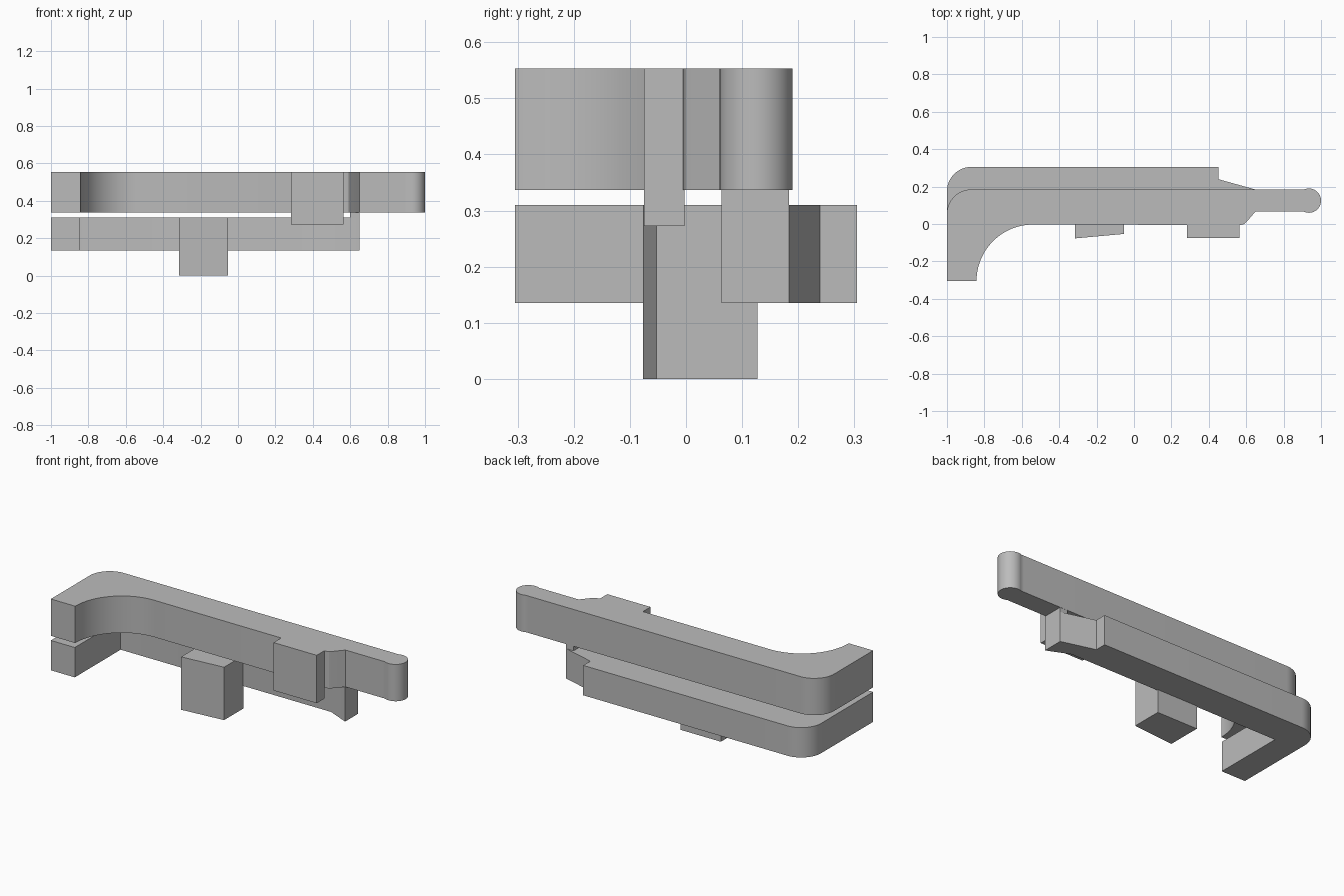
import bpy
import bmesh
from math import sin, cos, radians

cube = bpy.data.objects.get("Cube")
if cube:
    bpy.data.objects.remove(cube, do_unlink=True)

GREY = (0.5, 0.5, 0.5, 1)
mat = bpy.data.materials.new("plain grey")
mat.use_nodes = True
mat.diffuse_color = GREY
mat.node_tree.nodes["Principled BSDF"].inputs["Base Color"].default_value = GREY


def arc(cx, cy, r, start, end, steps=16):
    angles = [radians(start + (end - start) * i / steps) for i in range(steps + 1)]
    return [(cx + r * cos(a), cy + r * sin(a)) for a in angles]


def extrude(name, outline, bottom, top):
    """Raise a plan outline into a solid between two heights."""
    bm = bmesh.new()
    face = bm.faces.new([bm.verts.new((x, y, bottom)) for x, y in outline])
    result = bmesh.ops.extrude_face_region(bm, geom=[face])
    raised = [v for v in result["geom"] if isinstance(v, bmesh.types.BMVert)]
    bmesh.ops.translate(bm, vec=(0, 0, top - bottom), verts=raised)
    bmesh.ops.recalc_face_normals(bm, faces=bm.faces)
    mesh = bpy.data.meshes.new(name)
    bm.to_mesh(mesh)
    bm.free()
    mesh.materials.append(mat)
    obj = bpy.data.objects.new(name, mesh)
    bpy.context.collection.objects.link(obj)
    bpy.ops.object.select_all(action="DESELECT")
    obj.select_set(True)
    bpy.context.view_layer.objects.active = obj
    bpy.ops.object.shade_smooth_by_angle(angle=radians(30))
    return obj


def rect(x0, x1, y0, y1):
    return [(x0, y0), (x1, y0), (x1, y1), (x0, y1)]


# Upper lever: hooked end, long bar, neck and rounded tip
upper = [(-1, -0.305)]
upper += arc(-0.54, -0.305, 0.302, 180, 90, 24)
upper += [(0.57, -0.005), (0.59, 0.0), (0.605, 0.015), (0.65, 0.067), (0.895, 0.067)]
upper += arc(0.935, 0.125, 0.065, -117, 113, 32)
upper += [(0.895, 0.185)]
upper += arc(-0.87, 0.055, 0.13, 90, 180)
extrude("upper_lever", upper, 0.337, 0.553)

# Lower lever: square inner corner and bevelled tip
lower = [(-1, -0.305), (-0.845, -0.305), (-0.845, 0.12), (0.52, 0.12),
         (0.65, 0.063), (0.65, 0.184), (0.453, 0.239), (0.453, 0.305)]
lower += arc(-0.87, 0.175, 0.13, 90, 180)
extrude("lower_lever", lower, 0.135, 0.31)

# Spacer joining the two levers near the tip
extrude("spacer", [(0.6, 0.085), (0.65, 0.063), (0.65, 0.184), (0.6, 0.184)], 0.3, 0.34)

# Blocks on the front of the levers
extrude("lower_block", [(-0.315, -0.077), (-0.053, -0.053), (-0.053, 0.127),
                        (-0.315, 0.127)], 0, 0.31)
extrude("upper_block", rect(0.283, 0.563, -0.075, -0.003), 0.272, 0.553)
